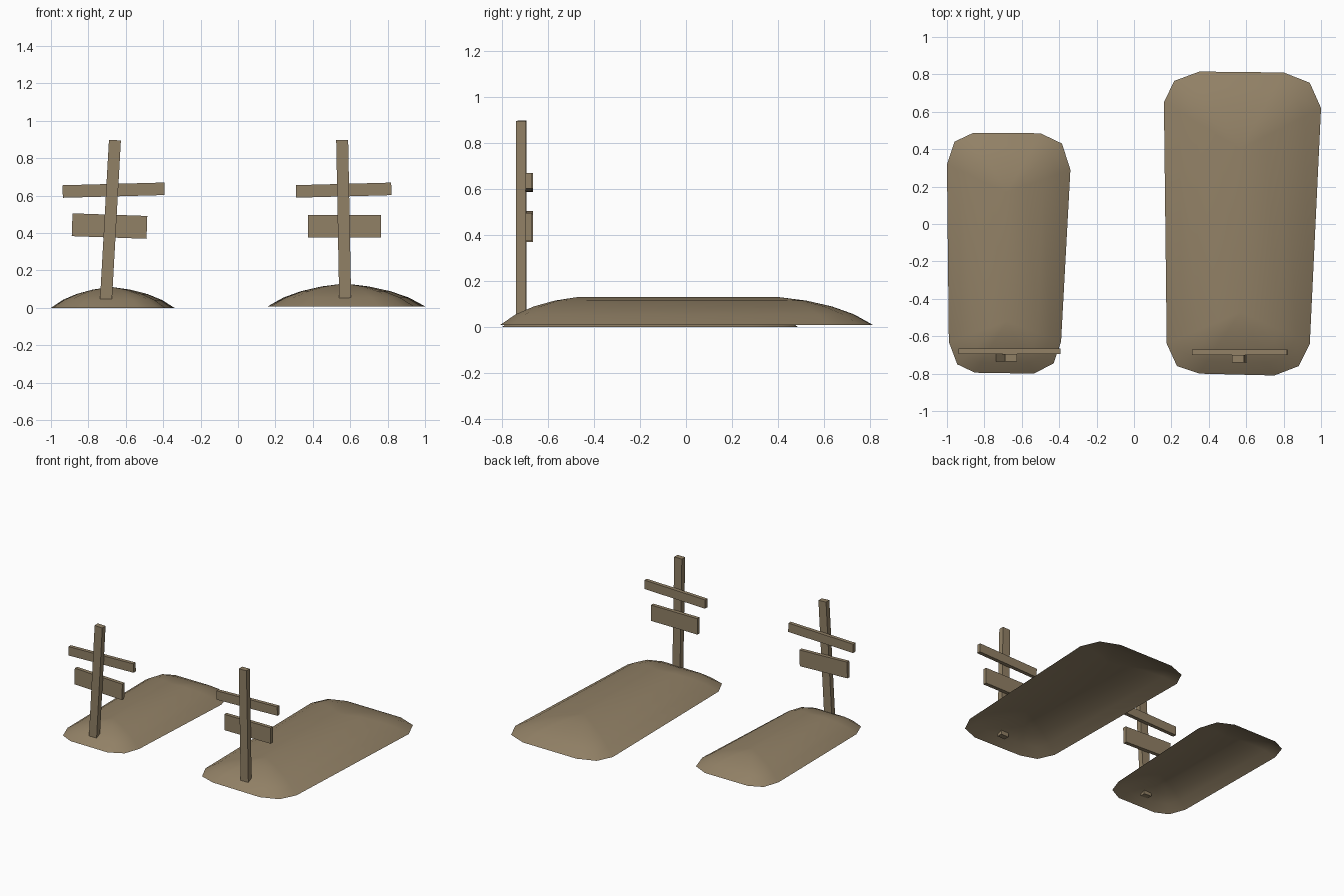
import bpy, bmesh, math
from mathutils import Matrix, Vector

if "Cube" in bpy.data.objects:
    bpy.data.objects.remove(bpy.data.objects["Cube"])


def material(name, rgb):
    m = bpy.data.materials.new(name)
    m.diffuse_color = (*rgb, 1.0)
    m.use_nodes = True
    m.node_tree.nodes["Principled BSDF"].inputs["Base Color"].default_value = m.diffuse_color
    return m


EARTH = material("earth_brown", (0.285, 0.218, 0.132))


def finish(name, bm, smooth=False):
    me = bpy.data.meshes.new(name)
    bm.to_mesh(me)
    bm.free()
    me.materials.append(EARTH)
    for p in me.polygons:
        p.use_smooth = smooth
    ob = bpy.data.objects.new(name, me)
    bpy.context.collection.objects.link(ob)
    return ob


def mound(name, outline, ridge_x, ridge_y, base, top):
    """Open shell: a rounded outline rising in rings to a long ridge."""
    bm = bmesh.new()
    rings = []
    for f, h in ((0, 0), (0.2, 0.38), (0.43, 0.66), (0.7, 0.87), (1, 1)):
        ring = []
        for x, y in outline:
            target = Vector((ridge_x, min(max(y, ridge_y[0]), ridge_y[1])))
            p = Vector((x, y)).lerp(target, f)
            ring.append(bm.verts.new((p.x, p.y, base + (top - base) * h)))
        rings.append(ring)
    n = len(outline)
    for low, high in zip(rings, rings[1:]):
        for i in range(n):
            j = (i + 1) % n
            bm.faces.new((low[i], low[j], high[j], high[i]))
    bmesh.ops.remove_doubles(bm, verts=bm.verts, dist=0.0005)
    return finish(name, bm, smooth=True)


def board(name, centre, size, tilt):
    """Plank turned in the front plane (tilt: anticlockwise from the front)."""
    bm = bmesh.new()
    mat = (Matrix.Translation(centre) @ Matrix.Rotation(-tilt, 4, 'Y')
           @ Matrix.Diagonal((*size, 1)))
    bmesh.ops.create_cube(bm, size=1, matrix=mat)
    return finish(name, bm)


# Grave mounds, outlines anticlockwise from above
mound("large_mound",
      [(0.35, -0.80), (0.75, -0.81), (0.88, -0.76), (0.94, -0.64),
       (1.0, 0.62), (0.94, 0.755), (0.80, 0.81), (0.35, 0.815),
       (0.215, 0.765), (0.16, 0.65), (0.175, -0.64), (0.23, -0.76)],
      0.57, (-0.47, 0.40), 0.008, 0.13)
mound("small_mound",
      [(-0.85, -0.795), (-0.535, -0.80), (-0.43, -0.745), (-0.39, -0.63),
       (-0.34, 0.29), (-0.385, 0.43), (-0.50, 0.485), (-0.86, 0.487),
       (-0.96, 0.44), (-1.0, 0.32), (-0.99, -0.63), (-0.945, -0.75)],
      -0.68, (-0.52, 0.17), 0.0, 0.112)

# Grave markers: leaning post with two boards behind it
for side, post, upper, lower, y in (
        ("right", (0.573, 0.557), (0.565, 0.51, 0.027),
         (0.57, 0.435, 0.39, 0.12, 0.0), -0.70),
        ("left", (-0.706, -0.658), (-0.665, 0.545, 0.027),
         (-0.687, 0.437, 0.40, 0.122, -0.035), -0.694)):
    z0, z1 = 0.04, 0.897
    lean = math.atan2(post[1] - post[0], z1 - z0)
    board(side + "_post", (sum(post) / 2, y - 0.02, (z0 + z1) / 2),
          (0.064, 0.04, z1 - z0), -lean)
    board(side + "_upper_board", (upper[0], y + 0.014, 0.629),
          (upper[1], 0.028, 0.067), upper[2])
    board(side + "_lower_board", (lower[0], y + 0.014, lower[1]),
          (lower[2], 0.028, lower[3]), lower[4])
